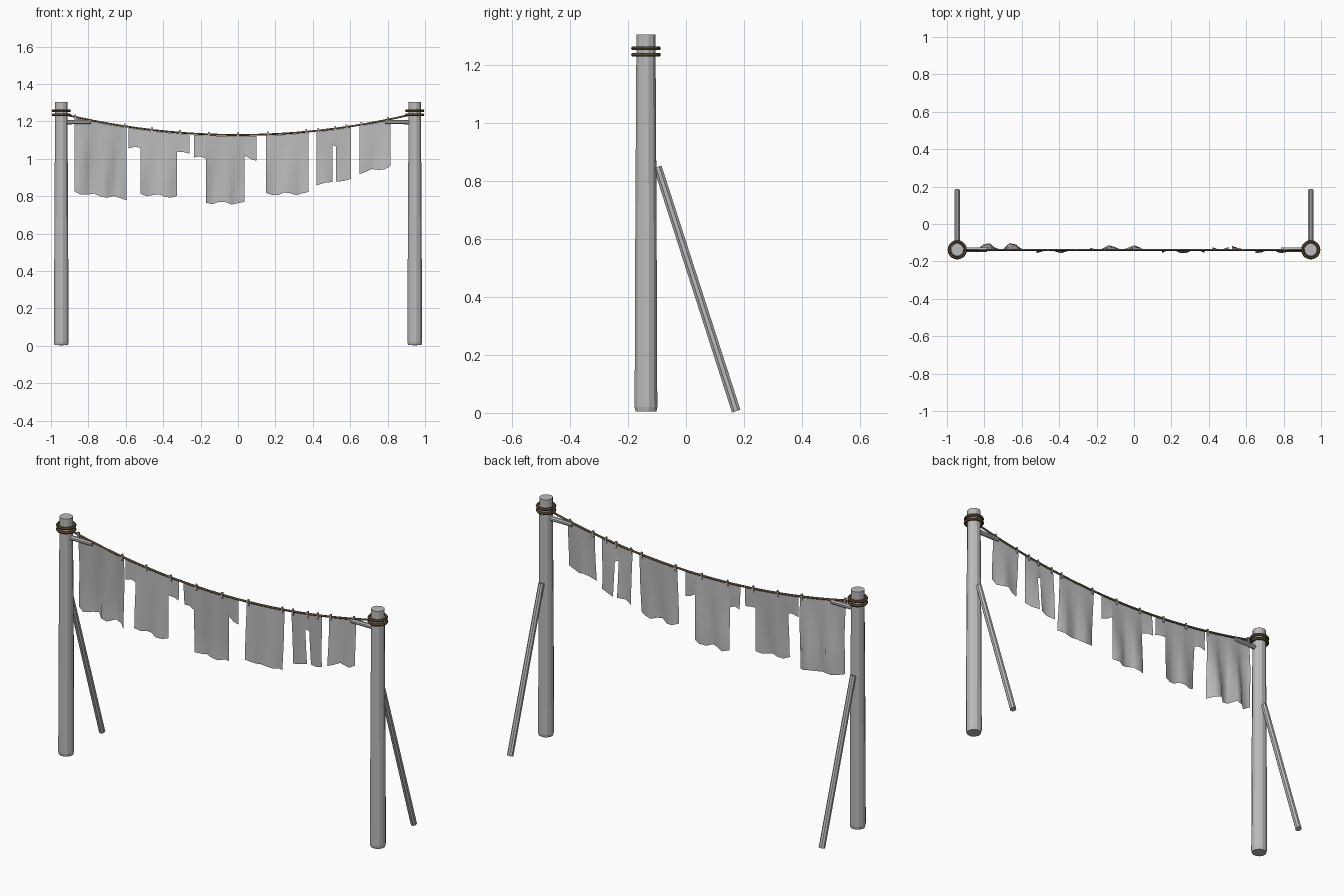
import bpy, bmesh, math
from mathutils import Vector

if "Cube" in bpy.data.objects:
    bpy.data.objects.remove(bpy.data.objects["Cube"])

POST_X, POST_Y = 0.945, -0.138


def material(name, rgb):
    m = bpy.data.materials.new(name)
    m.diffuse_color = (*rgb, 1)
    m.use_nodes = True
    m.node_tree.nodes["Principled BSDF"].inputs["Base Color"].default_value = m.diffuse_color
    return m


GREY = material("weathered grey", (0.5, 0.5, 0.5))
ROPE = material("brown rope", (0.13, 0.085, 0.035))


def make_object(name, bm, mat):
    me = bpy.data.meshes.new(name)
    bm.to_mesh(me)
    bm.free()
    me.materials.append(mat)
    ob = bpy.data.objects.new(name, me)
    bpy.context.collection.objects.link(ob)
    return ob


def pole(name, a, b, stations, sides, mat):
    """Faceted pole from a to b; stations are (fraction, radius) pairs."""
    a, b = Vector(a), Vector(b)
    q = (b - a).to_track_quat('Z', 'Y')
    bm = bmesh.new()
    rings = []
    for f, r in stations:
        ring = []
        for i in range(sides):
            t = 2 * math.pi * (i + 0.5) / sides
            ring.append(bm.verts.new(a.lerp(b, f) + q @ Vector((r * math.cos(t), r * math.sin(t), 0))))
        rings.append(ring)
    for lo, hi in zip(rings, rings[1:]):
        for i in range(sides):
            j = (i + 1) % sides
            bm.faces.new((lo[i], lo[j], hi[j], hi[i]))
    bm.faces.new(rings[0][::-1])
    bm.faces.new(rings[-1])
    return make_object(name, bm, mat)


def rope_z(x):
    return 1.127 + 0.108 * (x / 0.92) ** 2


# Posts with back braces, short arms and rope bindings
for side, s in (("left", -1), ("right", 1)):
    x = s * POST_X
    pole(side + "_post", (x, POST_Y, 0.004), (x, POST_Y, 1.304),
         [(0, 0.037), (0.012, 0.0405), (0.5, 0.038), (1, 0.034)], 12, GREY)
    pole(side + "_brace", (x, 0.173, 0.006), (x, -0.098, 0.848),
         [(0, 0.0165), (1, 0.0155)], 8, GREY)
    pole(side + "_arm", (x, POST_Y, 1.196), (s * 0.785, POST_Y, 1.196),
         [(0, 0.013), (1, 0.012)], 8, GREY)
    for k, z in enumerate((1.234, 1.257)):
        bpy.ops.mesh.primitive_torus_add(location=(x, POST_Y, z), major_radius=0.044,
                                         minor_radius=0.0075, major_segments=20, minor_segments=6)
        ring = bpy.context.object
        ring.name = f"{side}_binding_{k}"
        ring.data.materials.append(ROPE)

# Sagging line
cu = bpy.data.curves.new("clothes_line", 'CURVE')
cu.dimensions = '3D'
cu.bevel_depth = 0.0055
cu.bevel_resolution = 1
sp = cu.splines.new('POLY')
sp.points.add(24)
for i, p in enumerate(sp.points):
    x = -0.92 + 1.84 * i / 24
    p.co = (x, POST_Y, rope_z(x), 1)
cu.materials.append(ROPE)
bpy.context.collection.objects.link(bpy.data.objects.new("clothes_line", cu))

# Pegs clipped over the line
for i, x in enumerate((-0.87, -0.605, -0.46, -0.31, -0.155, 0.0, 0.16, 0.365, 0.43, 0.52, 0.58, 0.66, 0.80)):
    z = rope_z(x)
    pole(f"peg_{i}", (x, POST_Y, z - 0.02), (x, POST_Y, z + 0.014), [(0, 0.0075), (1, 0.006)], 4, GREY)


def cloth(name, billow, panels):
    """Hanging cloth of panels (x0, x1, bottom at x0, bottom at x1), billowing more lower down."""
    bm = bmesh.new()
    for x0, x1, b0, b1 in panels:
        cols = max(2, round((x1 - x0) / 0.035))
        rows = 6
        grid = []
        for i in range(cols + 1):
            f = i / cols
            x = x0 + (x1 - x0) * f
            top = rope_z(x) - 0.006
            low = b0 + (b1 - b0) * f + 0.008 * math.sin(55 * x)
            col = []
            for j in range(rows + 1):
                z = top + (low - top) * j / rows
                t = min(1, (top - z) / 0.3)
                y = POST_Y + billow * t * (0.45 + 0.55 * math.sin(48 * x + 1.5 * t))
                col.append(bm.verts.new((x, y, z)))
            grid.append(col)
        for i in range(cols):
            for j in range(rows):
                bm.faces.new((grid[i][j], grid[i][j + 1], grid[i + 1][j + 1], grid[i + 1][j]))
    bmesh.ops.remove_doubles(bm, verts=bm.verts, dist=0.0005)
    ob = make_object(name, bm, GREY)
    ob.data.shade_smooth()
    return ob


# Laundry from left to right
cloth("large_towel", 0.04, [(-0.875, -0.595, 0.818, 0.785)])
cloth("small_shirt", -0.018, [(-0.585, -0.52, 1.06, 1.055), (-0.52, -0.325, 0.81, 0.795),
                              (-0.325, -0.26, 1.03, 1.035)])
cloth("large_shirt", 0.025, [(-0.235, -0.17, 1.01, 1.0), (-0.17, 0.035, 0.765, 0.762),
                             (0.035, 0.10, 1.01, 0.995)])
cloth("medium_towel", -0.02, [(0.15, 0.378, 0.81, 0.815)])
cloth("trousers", 0.022, [(0.42, 0.505, 0.865, 0.872), (0.505, 0.525, 1.07, 1.07),
                          (0.525, 0.605, 0.882, 0.885)])
cloth("small_towel", -0.022, [(0.65, 0.815, 0.925, 0.955)])
